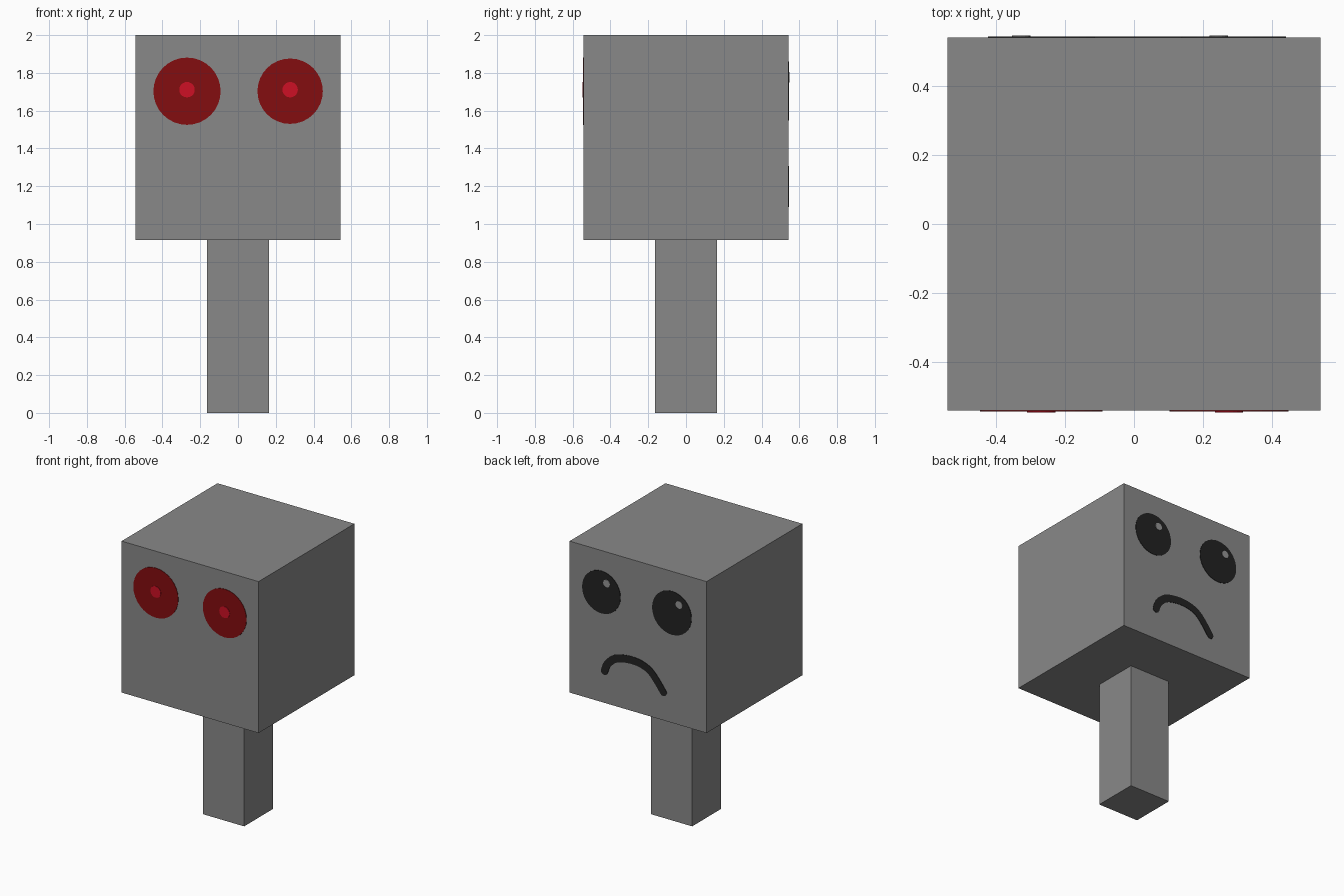
import bpy, bmesh, math
from mathutils import Vector

if "Cube" in bpy.data.objects:
    bpy.data.objects.remove(bpy.data.objects["Cube"])

H = 0.5425          # half width of the head
NECK = 0.163        # half width of the post
SPLIT = 0.915       # height where the head begins


def material(name, rgb):
    m = bpy.data.materials.new(name)
    m.diffuse_color = (*rgb, 1)
    m.use_nodes = True
    m.node_tree.nodes["Principled BSDF"].inputs["Base Color"].default_value = m.diffuse_color
    return m


GREY = material("stone grey", (0.25, 0.25, 0.25))
DARK_RED = material("dark red", (0.23, 0.004, 0.005))
BRIGHT_RED = material("bright red", (0.61, 0.005, 0.018))
BLACK = material("soft black", (0.016, 0.016, 0.016))
LIGHT = material("light grey", (0.30, 0.30, 0.30))


def finish(name, bm, mat):
    bmesh.ops.recalc_face_normals(bm, faces=bm.faces)
    me = bpy.data.meshes.new(name)
    bm.to_mesh(me)
    bm.free()
    me.materials.append(mat)
    ob = bpy.data.objects.new(name, me)
    bpy.context.collection.objects.link(ob)
    return ob


def box(name, half, z0, z1, mat):
    bm = bmesh.new()
    bmesh.ops.create_cube(bm, size=1)
    for v in bm.verts:
        v.co = (v.co.x * 2 * half, v.co.y * 2 * half,
                z0 + (v.co.z + 0.5) * (z1 - z0))
    return finish(name, bm, mat)


def plate(name, outline, side, height, mat):
    """Thin plate on the front (side -1) or back (side 1) of the head."""
    bm = bmesh.new()
    face = bm.faces.new([bm.verts.new((x, side * (H - 0.001), z)) for x, z in outline])
    ext = bmesh.ops.extrude_face_region(bm, geom=[face], use_keep_orig=True)
    for v in ext["geom"]:
        if isinstance(v, bmesh.types.BMVert):
            v.co.y = side * (H + height)
    return finish(name, bm, mat)


def circle(x, z, r, n=32):
    return [(x + r * math.cos(2 * math.pi * i / n),
             z + r * math.sin(2 * math.pi * i / n)) for i in range(n)]


def stroke(points, r, steps=5, cap=6):
    """Outline of a round-ended brush stroke along a smooth path."""
    p = [Vector(q) for q in points]
    p = [2 * p[0] - p[1]] + p + [2 * p[-1] - p[-2]]
    path = []
    for i in range(1, len(p) - 2):
        a, b, c, d = p[i - 1:i + 3]
        for k in range(steps):
            t = k / steps
            path.append(0.5 * (2 * b + (c - a) * t + (2 * a - 5 * b + 4 * c - d) * t * t
                               + (3 * b - a - 3 * c + d) * t ** 3))
    path.append(p[-2])
    n = len(path)
    ang = []
    for i in range(n):
        d = path[min(i + 1, n - 1)] - path[max(i - 1, 0)]
        ang.append(math.atan2(d.y, d.x))

    def off(i, turn):
        return (path[i].x + r * math.cos(ang[i] + turn),
                path[i].y + r * math.sin(ang[i] + turn))

    q = math.pi / 2
    out = [off(i, q) for i in range(n)]
    out += [off(n - 1, q - math.pi * k / cap) for k in range(1, cap)]
    out += [off(i, -q) for i in reversed(range(n))]
    out += [off(0, -q - math.pi * k / cap) for k in range(1, cap)]
    return out


# Head and post
box("head", H, SPLIT, 2.0, GREY)
box("post", NECK, 0.0, SPLIT, GREY)

# Red eyes on the front
for side, x, r in (("left", -0.27, 0.178), ("right", 0.276, 0.173)):
    plate(f"front_eye_{side}", circle(x, 1.703, r), -1, 0.003, DARK_RED)
    plate(f"front_pupil_{side}", circle(x, 1.711, 0.041, 20), -1, 0.006, BRIGHT_RED)

# Black eyes with highlights on the back
for side, x, r, hx in (("left", -0.269, 0.156, -0.328), ("right", 0.29, 0.152, 0.246)):
    plate(f"back_eye_{side}", circle(x, 1.703, r), 1, 0.003, BLACK)
    plate(f"back_highlight_{side}", circle(hx, 1.777, 0.027, 16), 1, 0.006, LIGHT)

# Frowning mouth on the back
mouth = [(0.266, 1.143), (0.242, 1.199), (0.179, 1.255), (0.084, 1.277),
         (-0.011, 1.274), (-0.09, 1.244), (-0.146, 1.188), (-0.201, 1.116)]
plate("mouth", stroke(mouth, 0.027), 1, 0.003, BLACK)
